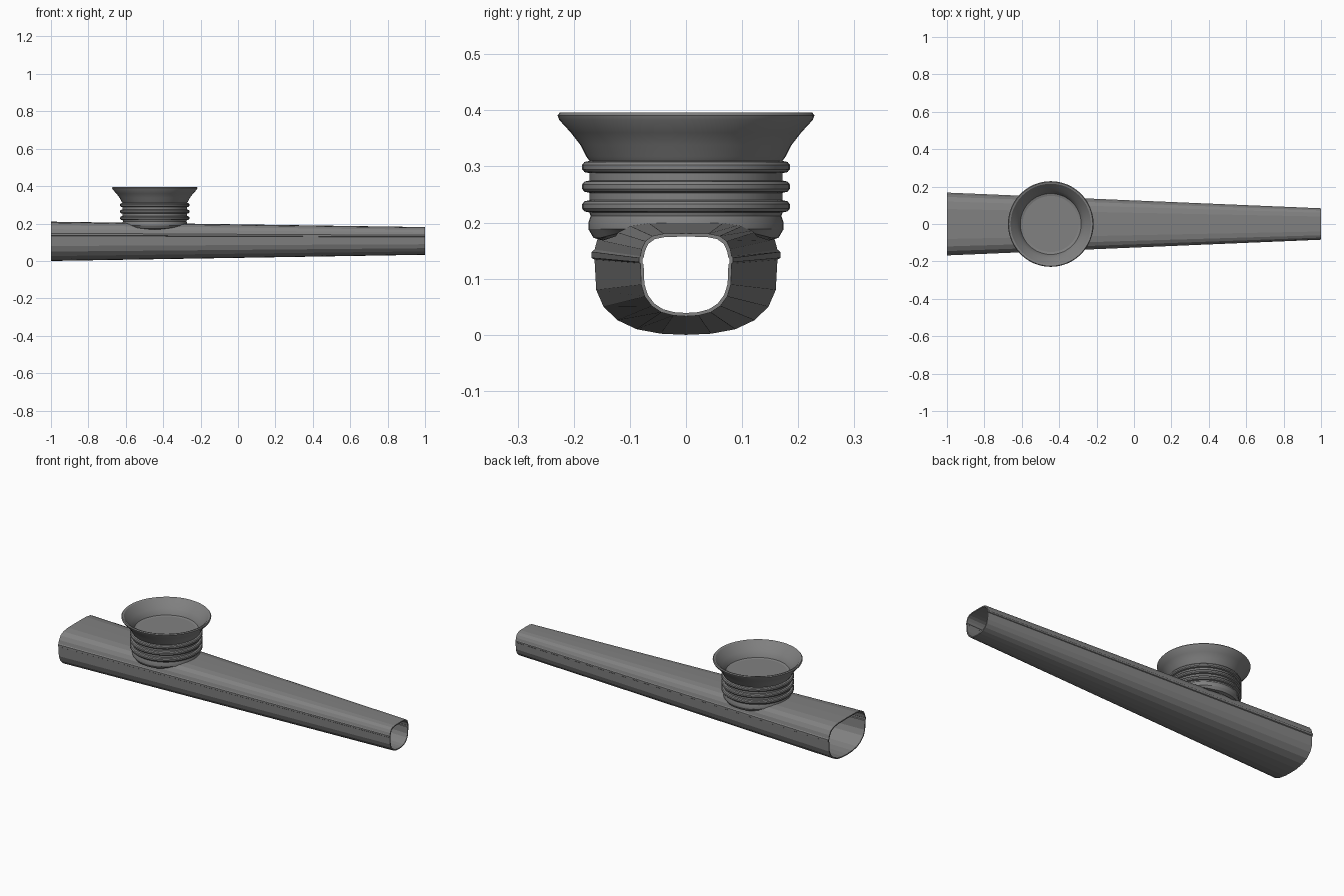
import bpy, bmesh
from math import cos, sin, tau

if "Cube" in bpy.data.objects:
    bpy.data.objects.remove(bpy.data.objects["Cube"])

grey = bpy.data.materials.new("grey metal")
grey.use_nodes = True
colour = (0.22, 0.22, 0.22, 1)
grey.diffuse_color = colour
grey.node_tree.nodes["Principled BSDF"].inputs["Base Color"].default_value = colour


def skin(name, rings, closed=True, angle=None):
    """Bridge a list of equal-length point loops into one closed skin."""
    bm = bmesh.new()
    loops = [[bm.verts.new(p) for p in ring] for ring in rings]
    pairs = list(zip(loops, loops[1:]))
    if closed:
        pairs.append((loops[-1], loops[0]))
    else:
        bm.faces.new(loops[0])
        bm.faces.new(loops[-1])
    n = len(loops[0])
    for a, b in pairs:
        for i in range(n):
            j = (i + 1) % n
            bm.faces.new((a[i], a[j], b[j], b[i]))
    bmesh.ops.recalc_face_normals(bm, faces=bm.faces)
    mesh = bpy.data.meshes.new(name)
    bm.to_mesh(mesh)
    bm.free()
    mesh.materials.append(grey)
    obj = bpy.data.objects.new(name, mesh)
    bpy.context.collection.objects.link(obj)
    if angle:
        bpy.ops.object.select_all(action='DESELECT')
        obj.select_set(True)
        bpy.context.view_layer.objects.active = obj
        bpy.ops.object.shade_smooth_by_angle(angle=angle)
    return obj


# Tapered hollow body: half section at the wide end, with the side seam ridge
half = [(0, 0), (.045, .002), (.088, .01), (.122, .026), (.147, .05), (.16, .08),
        (.163, .134), (.168, .137), (.168, .148), (.163, .152), (.158, .17),
        (.145, .19), (.12, .203), (.08, .209), (0, .21)]
section = half + [(-y, z) for y, z in half[-2:0:-1]]


def body_ring(x, wall):
    t = (x + 1) / 2
    wide, tall, lift = 1 - .5 * t, 1 - .295 * t, .033 * t
    mid = lift + .105 * tall
    fy, fz = 1 - wall / (.165 * wide), 1 - wall / (.105 * tall)
    return [(x, y * wide * fy, mid + (z - .105) * tall * fz) for y, z in section]


wall = .006
skin("tapered_body", [body_ring(-1, 0), body_ring(1, 0), body_ring(1, wall), body_ring(-1, wall)])

# Round cup: flared rim, three raised bands and a skirt that saddles the body
centre_x, segments = -.445, 48
profile = [(.148, .318), (.163, .322), (.168, .335), (.18, .353), (.2, .376),
           (.215, .393), (.225, .396), (.229, .391), (.226, .383), (.205, .36),
           (.188, .338), (.178, .318)]
for z in (.299, .264, .229):
    profile += [(.172, z + .011), (.181, z + .009), (.185, z + .004),
                (.185, z - .004), (.181, z - .009), (.172, z - .011)]
profile += [(.17, .212), (.174, .2), (.174, .185), (.165, .172), (.148, .168), (.148, .2)]


def cup_ring(r, z):
    ring = []
    for i in range(segments):
        a = tau * i / segments
        saddle = max(z, .168 + .026 * cos(a) ** 2)
        # keep the skirt points in order while it rises over the body
        low = saddle + .2 * (z - .168) if z < .2 else z
        ring.append((centre_x + r * cos(a), r * sin(a), min(low, .206) if z < .2 else z))
    return ring


skin("cup", [cup_ring(r, z) for r, z in profile], angle=.4)
skin("cup_floor", [cup_ring(.15, .314), cup_ring(.15, .32)], closed=False)
